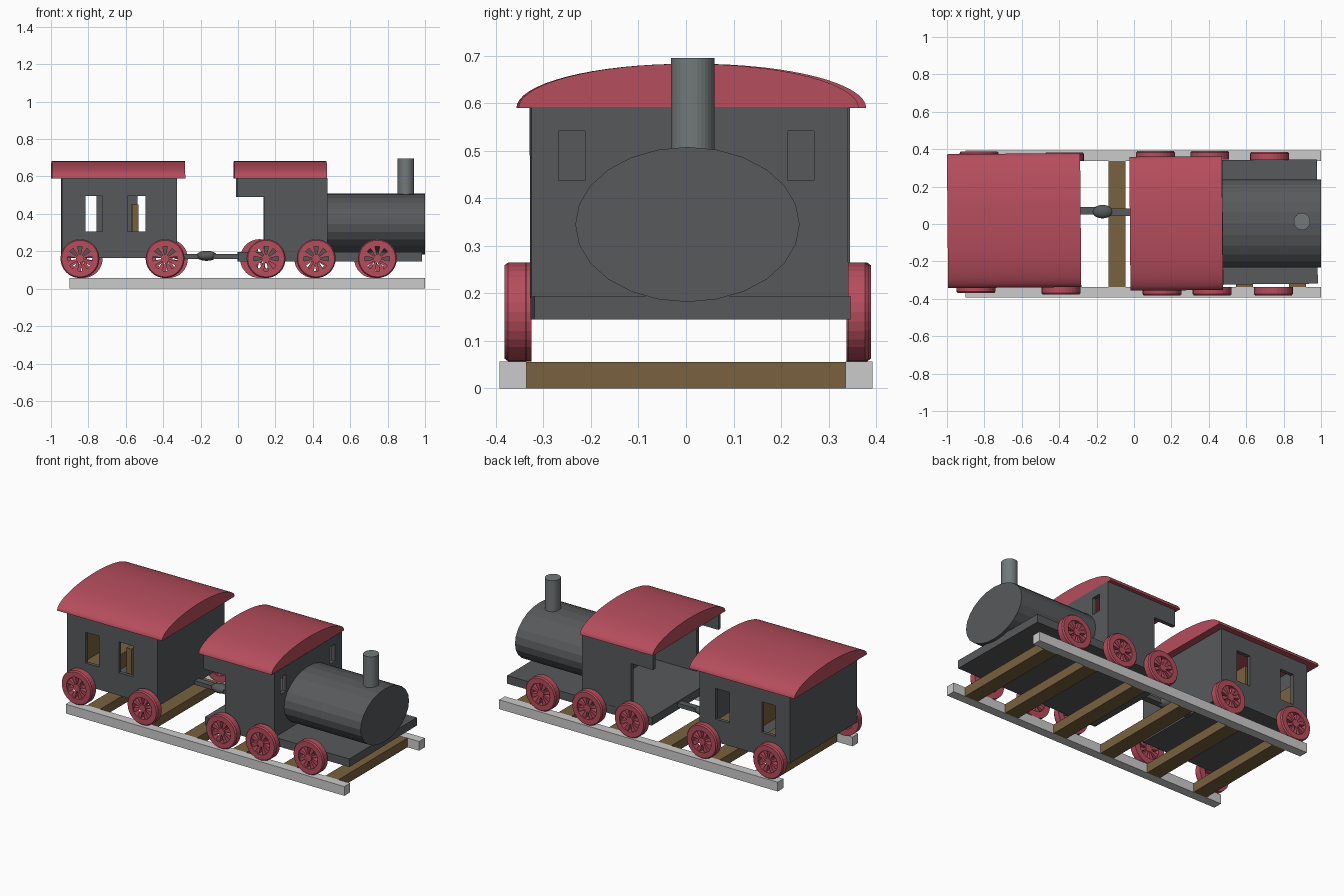
import bpy, bmesh, math
from mathutils import Matrix, Vector

if "Cube" in bpy.data.objects:
    bpy.data.objects.remove(bpy.data.objects["Cube"])


def material(name, rgb):
    m = bpy.data.materials.new(name)
    m.diffuse_color = (*rgb, 1)
    m.use_nodes = True
    m.node_tree.nodes["Principled BSDF"].inputs["Base Color"].default_value = m.diffuse_color
    return m


RED = material("red_paint", (0.47, 0.075, 0.11))
DARK = material("dark_metal", (0.095, 0.1, 0.105))
STEEL = material("steel", (0.17, 0.19, 0.195))
WOOD = material("wood", (0.19, 0.12, 0.05))


def finish(name, bm, mat=None):
    bmesh.ops.recalc_face_normals(bm, faces=bm.faces)
    me = bpy.data.meshes.new(name)
    bm.to_mesh(me)
    bm.free()
    if mat:
        me.materials.append(mat)
    ob = bpy.data.objects.new(name, me)
    bpy.context.collection.objects.link(ob)
    return ob


def box(name, x, y, z, mat=None):
    """Box from (min, max) pairs."""
    bm = bmesh.new()
    size = [b - a for a, b in (x, y, z)]
    mid = Vector([(a + b) / 2 for a, b in (x, y, z)])
    bmesh.ops.create_cube(bm, size=1, matrix=Matrix.Translation(mid) @ Matrix.Diagonal((*size, 1)))
    return finish(name, bm, mat)


def prism(bm, pts, axis, a, b):
    """Extrude a 2D outline along x or y between a and b."""
    def put(u, v, w):
        return (w, u, v) if axis == "x" else (u, w, v)
    lo = [bm.verts.new(put(u, v, a)) for u, v in pts]
    hi = [bm.verts.new(put(u, v, b)) for u, v in pts]
    n = len(pts)
    bm.faces.new(lo)
    bm.faces.new(hi[::-1])
    for i in range(n):
        bm.faces.new((lo[i], lo[(i + 1) % n], hi[(i + 1) % n], hi[i]))


def extruded(name, pts, axis, a, b, mat):
    bm = bmesh.new()
    prism(bm, pts, axis, a, b)
    return finish(name, bm, mat)


def cut(ob, cutters):
    """Subtract the cutter boxes from ob and delete them."""
    for c in cutters:
        c.hide_render = True
        mod = ob.modifiers.new("cut", "BOOLEAN")
        mod.object, mod.solver = c, "EXACT"
    bpy.context.view_layer.update()
    me = bpy.data.meshes.new_from_object(ob.evaluated_get(bpy.context.evaluated_depsgraph_get()))
    ob.modifiers.clear()
    ob.data = me
    for c in cutters:
        bpy.data.objects.remove(c)
    return ob


def roof(name, x0, x1, yc):
    arc = [(yc + 0.358 * math.cos(math.pi * i / 32), 0.59 + 0.093 * math.sin(math.pi * i / 32))
           for i in range(33)]
    ob = extruded(name, arc, "x", x0, x1, RED)
    ob.data.shade_smooth()
    ob.data.set_sharp_from_angle(angle=math.radians(30))
    return ob


def wheel(name, x, y, side):
    """Open rim, hub and eight tapered spokes."""
    bm = bmesh.new()
    n, zc = 32, 0.161
    loops = []
    for r, dy in ((0.104, -0.022), (0.104, 0.014), (0.098, 0.022), (0.066, 0.022), (0.066, -0.022)):
        loops.append([bm.verts.new((x + r * math.cos(2 * math.pi * i / n), y + side * dy,
                                    zc + r * math.sin(2 * math.pi * i / n))) for i in range(n)])
    for k, ring in enumerate(loops):
        nxt = loops[(k + 1) % len(loops)]
        for i in range(n):
            j = (i + 1) % n
            bm.faces.new((ring[i], ring[j], nxt[j], nxt[i]))
    hub = [(x + 0.022 * math.cos(math.pi * i / 8), zc + 0.022 * math.sin(math.pi * i / 8))
           for i in range(16)]
    prism(bm, hub, "y", y - 0.018, y + 0.018)
    for s in range(8):
        t = math.pi / 8 + s * math.pi / 4
        c, d = math.cos(t), math.sin(t)
        pts = [(x + r * c - w * d, zc + r * d + w * c)
               for r, w in ((0.015, -0.004), (0.068, -0.014), (0.068, 0.014), (0.015, 0.004))]
        prism(bm, pts, "y", y - 0.014, y + 0.014)
    return finish(name, bm, RED)


def cylinder(name, c, r1, r2, length, sides, rot, mat):
    bm = bmesh.new()
    bmesh.ops.create_cone(bm, cap_ends=True, segments=sides, radius1=1, radius2=1, depth=length,
                          matrix=Matrix.Translation(c) @ rot @ Matrix.Diagonal((r1, r2, 1, 1)))
    return finish(name, bm, mat)


def yaw(obs, degrees, centre):
    t = Matrix.Translation(centre)
    for ob in obs:
        ob.data.transform(t @ Matrix.Rotation(math.radians(degrees), 4, "Z") @ t.inverted())


# Track
for y, tag in ((-0.364, "front"), (0.364, "back")):
    box(f"rail_{tag}", (-0.9, 1.0), (y - 0.028, y + 0.028), (0, 0.057))
for i, x in enumerate((0.875, 0.59, 0.245, -0.09, -0.42, -0.75)):
    box(f"sleeper_{i}", (x - 0.045, x + 0.045), (-0.337, 0.337), (0, 0.056), WOOD)

# Wagon: hollow body with two windows on each side, vaulted roof, benches
wy = 0.012
body = box("wagon_body", (-0.943, -0.33), (wy - 0.33, wy + 0.33), (0.165, 0.592), DARK)
cutters = [box("cutter_inside", (-0.92, -0.353), (wy - 0.308, wy + 0.308), (0.19, 0.7))]
for x0, x1, y in ((-0.818, -0.727, -0.32), (-0.593, -0.497, -0.32),
                  (-0.845, -0.753, 0.345), (-0.534, -0.44, 0.345)):
    cutters.append(box("cutter_window", (x0, x1), (y - 0.06, y + 0.06), (0.305, 0.495)))
wagon = [cut(body, cutters), roof("wagon_roof", -0.997, -0.285, 0.018)]
for i, x in enumerate((-0.9, -0.57)):
    wagon.append(box(f"bench_seat_{i}", (x, x + 0.15), (wy - 0.29, wy + 0.29), (0.19, 0.28), WOOD))
    wagon.append(box(f"bench_back_{i}", (x, x + 0.035), (wy - 0.29, wy + 0.29), (0.28, 0.45), WOOD))
yaw(wagon, 0.5, (-0.64, wy, 0))

# Engine: running plate, cab with open back and stepped side walls
ey = 0.006
engine = [box("running_plate", (0.0, 0.98), (ey - 0.331, ey + 0.334), (0.145, 0.195), DARK)]
side = [(0.14, 0.19), (0.475, 0.19), (0.475, 0.592), (-0.008, 0.592), (-0.008, 0.49), (0.14, 0.49)]
for s, tag in ((-1, "front"), (1, "back")):
    engine.append(extruded(f"cab_side_{tag}", side, "y", ey + s * 0.333, ey + s * 0.31, DARK))
front = box("cab_front_wall", (0.452, 0.475), (ey - 0.311, ey + 0.311), (0.19, 0.592), DARK)
engine.append(cut(front, [box("cutter_window", (0.4, 0.5), (y - 0.028, y + 0.028), (0.437, 0.542))
                          for y in (-0.242, 0.24)]))
engine.append(roof("cab_roof", -0.022, 0.473, 0.004))
yaw(engine, 0.5, (0.3, ey, 0))

# Boiler and chimney
cylinder("boiler", (0.736, 0.003, 0.345), 0.163, 0.236, 0.526, 24,
         Matrix.Rotation(math.pi / 2, 4, "Y"), DARK)
cylinder("chimney", (0.898, 0.014, 0.58), 0.044, 0.046, 0.23, 32, Matrix.Identity(4), STEEL)

# Wheels
for side_tag, s, spots in (
        ("front", -1, ((-0.845, -0.347), (-0.39, -0.356), (0.15, -0.36), (0.418, -0.36), (0.745, -0.36))),
        ("back", 1, ((-0.828, 0.366), (-0.372, 0.36), (0.115, 0.367), (0.405, 0.367), (0.725, 0.363)))):
    for i, (x, y) in enumerate(spots):
        wheel(f"wheel_{side_tag}_{i}", x, y, s)

# Coupling between the wagon and the engine
box("coupling_bar_wagon", (-0.34, -0.19), (0.05, 0.09), (0.16, 0.185), DARK)
box("coupling_bar_engine", (-0.14, 0.02), (0.042, 0.082), (0.16, 0.185), DARK)
bm = bmesh.new()
bmesh.ops.create_uvsphere(bm, u_segments=20, v_segments=12, radius=1,
                          matrix=Matrix.Translation((-0.168, 0.066, 0.176)) @ Matrix.Diagonal((0.055, 0.036, 0.027, 1)))
knuckle = finish("coupling_knuckle", bm, DARK)
knuckle.data.shade_smooth()
